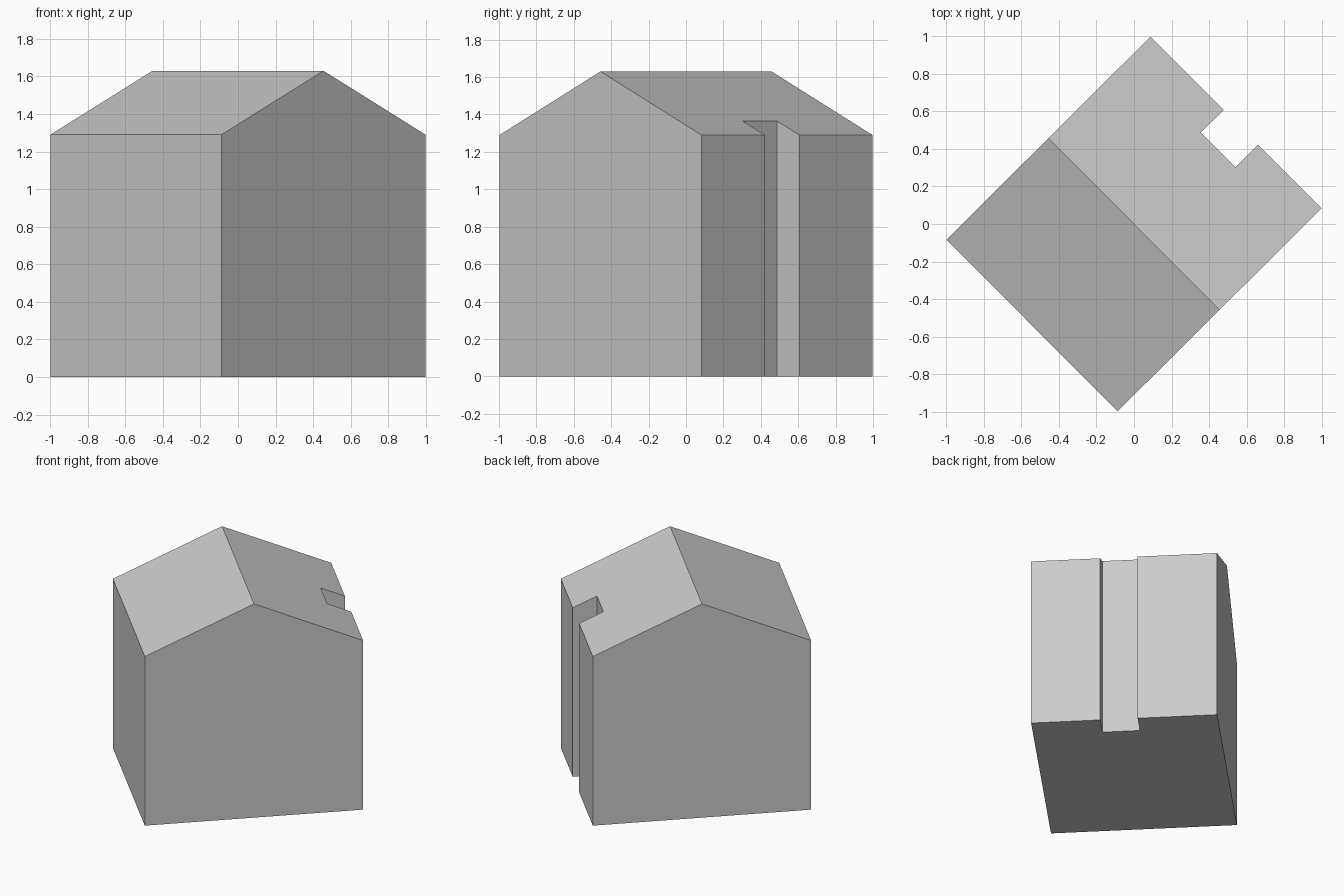
import bpy, bmesh, math
from mathutils import Matrix

if "Cube" in bpy.data.objects:
    bpy.data.objects.remove(bpy.data.objects["Cube"])

HALF_LENGTH, HALF_WIDTH = 0.645, 0.766
EAVE, RIDGE = 1.29, 1.63
TURN = Matrix.Rotation(math.radians(-45.15), 4, "Z")

grey = bpy.data.materials.new("light_grey")
grey.use_nodes = True
grey.diffuse_color = (0.6, 0.6, 0.6, 1)
grey.node_tree.nodes["Principled BSDF"].inputs["Base Color"].default_value = grey.diffuse_color


def extrude_profile(name, profile, x0, x1):
    """Sweep a (y, z) outline along the ridge, then turn it in plan."""
    bm = bmesh.new()
    end = bm.faces.new([bm.verts.new((x0, y, z)) for y, z in profile])
    swept = bmesh.ops.extrude_face_region(bm, geom=[end], use_keep_orig=True)
    verts = [g for g in swept["geom"] if isinstance(g, bmesh.types.BMVert)]
    bmesh.ops.translate(bm, verts=verts, vec=(x1 - x0, 0, 0))
    bmesh.ops.recalc_face_normals(bm, faces=bm.faces)
    bm.transform(TURN)
    mesh = bpy.data.meshes.new(name)
    bm.to_mesh(mesh)
    bm.free()
    mesh.materials.append(grey)
    obj = bpy.data.objects.new(name, mesh)
    bpy.context.collection.objects.link(obj)
    return obj


# Gabled building body
W = HALF_WIDTH
house = extrude_profile("gabled_house",
                        [(-W, 0), (W, 0), (W, EAVE), (0, RIDGE), (-W, EAVE)],
                        -HALF_LENGTH, HALF_LENGTH)

# Full-height recess cut into the back eave wall
cutter = extrude_profile("recess_cutter",
                         [(0.596, -1), (1, -1), (1, 2), (0.596, 2)],
                         -0.094, 0.166)
cutter.hide_render = True
cut = house.modifiers.new("recess", "BOOLEAN")
cut.operation = "DIFFERENCE"
cut.solver = "EXACT"
cut.object = cutter
bpy.context.view_layer.objects.active = house
bpy.ops.object.modifier_apply(modifier=cut.name)
bpy.data.objects.remove(cutter)
